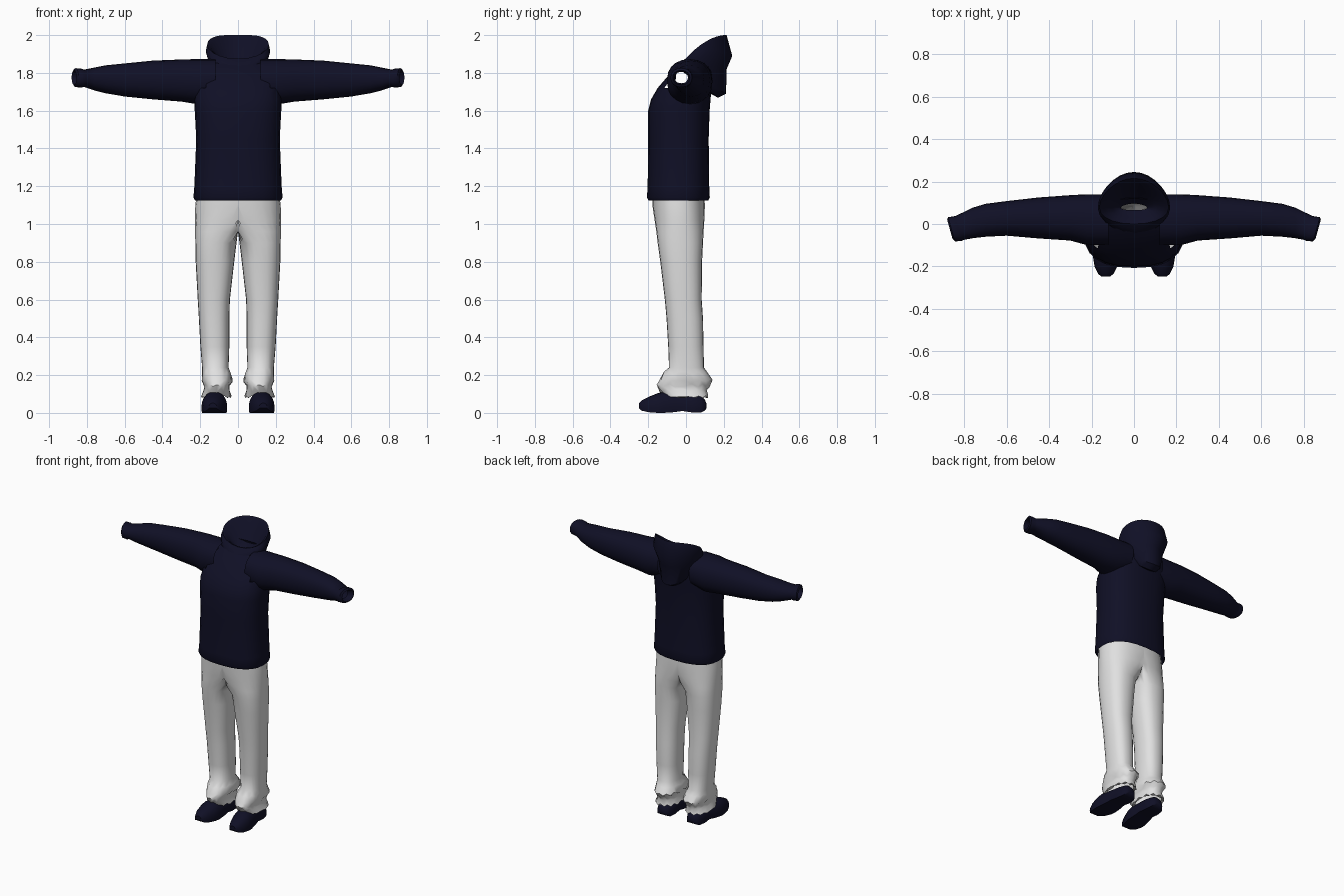
import bpy, bmesh, math
from mathutils import Vector

cube = bpy.data.objects.get("Cube")
if cube:
    bpy.data.objects.remove(cube, do_unlink=True)


def material(name, colour):
    m = bpy.data.materials.new(name)
    m.use_nodes = True
    m.diffuse_color = colour
    bsdf = m.node_tree.nodes["Principled BSDF"]
    bsdf.inputs["Base Color"].default_value = colour
    bsdf.inputs["Roughness"].default_value = 0.9
    return m


navy = material("navy cloth", (0.005, 0.005, 0.019, 1))
white = material("off white cloth", (0.75, 0.75, 0.75, 1))


def oval(power=1.0, n=24):
    """Unit rounded outline; powers below one are boxier."""
    pts = []
    for i in range(n):
        a = math.tau * i / n
        c, s = math.cos(a), math.sin(a)
        pts.append((math.copysign(abs(c) ** power, c), math.copysign(abs(s) ** power, s)))
    return pts


def loft(name, rings, mat, caps=False, mirror=False, angle=50, drop=None):
    """Skin a list of point rings; drop is a rule for faces to leave out."""
    bm = bmesh.new()
    loops = [[bm.verts.new(p) for p in ring] for ring in rings]
    n = len(loops[0])
    for a, b in zip(loops, loops[1:]):
        for i in range(n):
            j = (i + 1) % n
            bm.faces.new((a[i], a[j], b[j], b[i]))
    if caps:
        bm.faces.new(loops[0])
        bm.faces.new(loops[-1])
    if drop:
        gone = [f for f in bm.faces if drop(f)]
        bmesh.ops.delete(bm, geom=gone, context='FACES')
    bmesh.ops.remove_doubles(bm, verts=bm.verts, dist=0.0005)
    bmesh.ops.recalc_face_normals(bm, faces=bm.faces)
    mesh = bpy.data.meshes.new(name)
    bm.to_mesh(mesh)
    bm.free()
    mesh.materials.append(mat)
    obj = bpy.data.objects.new(name, mesh)
    bpy.context.collection.objects.link(obj)
    bpy.ops.object.select_all(action='DESELECT')
    obj.select_set(True)
    bpy.context.view_layer.objects.active = obj
    bpy.ops.object.shade_smooth_by_angle(angle=math.radians(angle))
    if mirror:
        obj.modifiers.new("Mirror", 'MIRROR')
    return obj


# Jacket body: height, half width, front, back
body = [
    (1.15, .215, -.185, .105), (1.125, .228, -.198, .118), (1.14, .236, -.207, .126),
    (1.2, .231, -.203, .123), (1.45, .221, -.2, .12), (1.6, .229, -.2, .125),
    (1.66, .232, -.185, .13), (1.72, .226, -.15, .135), (1.79, .21, -.09, .14),
    (1.84, .18, -.04, .13), (1.87, .13, 0, .12),
]
rings = [[(w * c, (f + b) / 2 + (b - f) / 2 * s, z) for c, s in oval(.8)]
         for z, w, f, b in body]


def armhole(face):
    p = face.calc_center_median()
    return abs(p.x) > .15 and -.09 < p.y < .08 and 1.7 < p.z < 1.83


loft("jacket_body", rings, navy, drop=armhole)

# Sleeves: distance out, front, back, bottom, top; ends folded into the cuffs
sleeve = [
    (.12, -.1, .14, 1.66, 1.872), (.22, -.1, .14, 1.635, 1.873), (.3, -.078, .136, 1.648, 1.871),
    (.45, -.068, .125, 1.66, 1.865), (.6, -.055, .108, 1.675, 1.85), (.7, -.06, .095, 1.692, 1.84),
    (.76, -.067, .077, 1.707, 1.828), (.82, -.075, .04, 1.727, 1.816), (.828, -.08, .037, 1.722, 1.822),
    (.86, -.082, .032, 1.725, 1.825), (.868, -.07, .02, 1.737, 1.813), (.83, -.06, .01, 1.745, 1.805),
]
rings = []
for x, f, b, lo, hi in sleeve:
    slant = .28 if x > .8 else 0
    rings.append([(x + slant * (b - f) / 2 * c, (f + b) / 2 + (b - f) / 2 * c,
                   (lo + hi) / 2 + (hi - lo) / 2 * s) for c, s in oval(.9, 20)])
loft("sleeves", rings, navy, mirror=True)

# Hood thrown back: front point, back point, half width, side lift
hood = [
    ((-.04, 1.84), (.13, 1.69), .1, 0), ((-.05, 1.83), (.17, 1.668), .1, 0),
    ((-.05, 1.83), (.212, 1.69), .12, 0), ((-.045, 1.835), (.215, 1.82), .145, .01),
    ((-.02, 1.86), (.245, 1.89), .165, .045), ((0, 1.875), (.215, 2.0), .158, .03),
    ((.012, 1.872), (.2, 1.985), .14, .025), ((.03, 1.85), (.16, 1.9), .1, 0),
    ((.065, 1.83), (.096, 1.82), .06, 0),
]
rings = []
for (fy, fz), (by, bz), w, lift in hood:
    rings.append([(w * c * (1 - .25 * s), (fy + by) / 2 + (by - fy) / 2 * s,
                   (fz + bz) / 2 + (bz - fz) / 2 * s + lift * c * c) for c, s in oval(.95)])
loft("hood", rings, navy)

# Trouser legs: height, inner, outer, front, back; the inner side stops at the middle
leg = [
    (1.18, -.215, .215, -.18, .095), (1.1, -.225, .226, -.178, .1), (1.02, -.16, .228, -.166, .097),
    (.96, -.05, .227, -.157, .093), (.9, .008, .226, -.15, .09), (.8, .02, .224, -.136, .085),
    (.6, .043, .213, -.112, .083), (.5, .046, .207, -.103, .09), (.35, .046, .199, -.094, .093),
    (.24, .05, .19, -.09, .095), (.21, .038, .19, -.12, .115), (.17, .028, .192, -.14, .14),
    (.145, .045, .178, -.155, .125), (.12, .045, .18, -.14, .11), (.085, .035, .195, -.11, .118),
    (.09, .05, .18, -.09, .1),
]
rings = []
for k, (z, i, o, f, b) in enumerate(leg):
    ring = []
    for j, (c, s) in enumerate(oval(.85)):
        # Small uneven folds around the ankle
        crumple = .008 * math.sin(3 * j + 2 * k) if .08 < z < .22 else 0
        ring.append((max(0, (i + o) / 2 + (o - i) / 2 * c),
                     (f + b) / 2 + (b - f) / 2 * s, z + crumple))
    rings.append(ring)
loft("trouser_legs", rings, white, mirror=True,
     drop=lambda f: all(v.co.x < .0005 for v in f.verts))

# Shoes: length position, centre, half width, sole, top
shoe = [
    (-.248, .133, .02, .025, .052), (-.235, .133, .036, .012, .066), (-.2, .132, .054, .004, .084),
    (-.15, .128, .066, 0, .104), (-.12, .125, .068, 0, .112), (-.06, .12, .062, .004, .108),
    (-.02, .117, .056, .01, .105), (.03, .115, .056, .003, .1), (.08, .114, .05, .003, .09),
    (.1, .114, .036, .012, .07), (.108, .114, .02, .024, .05),
]
rings = []
for y, x, w, lo, hi in shoe:
    h = hi - lo
    rings.append([(x + w * c, y, max(lo, lo + .25 * h + .75 * h * s)) for c, s in oval(.9, 20)])
loft("shoes", rings, navy, caps=True, mirror=True, angle=40)
